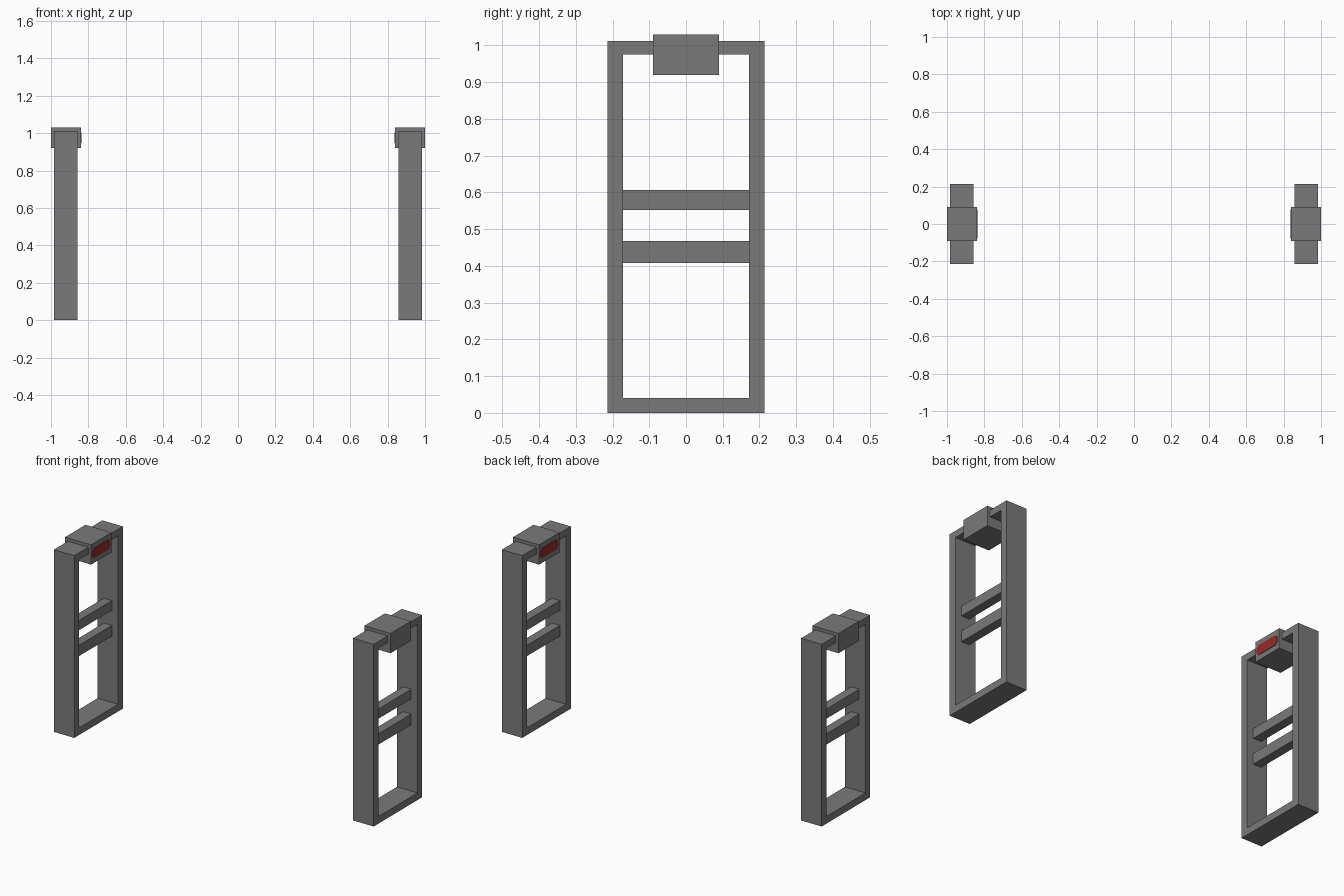
import bpy, bmesh

if "Cube" in bpy.data.objects:
    bpy.data.objects.remove(bpy.data.objects["Cube"])


def material(name, rgb):
    m = bpy.data.materials.new(name)
    m.diffuse_color = (*rgb, 1)
    m.use_nodes = True
    m.node_tree.nodes["Principled BSDF"].inputs["Base Color"].default_value = m.diffuse_color
    return m


grey = material("dark grey", (0.195, 0.195, 0.195))
red = material("red lens", (0.30, 0.025, 0.025))


def finish(name, bm, mat):
    bmesh.ops.recalc_face_normals(bm, faces=bm.faces)
    me = bpy.data.meshes.new(name)
    bm.to_mesh(me)
    bm.free()
    me.materials.append(mat)
    ob = bpy.data.objects.new(name, me)
    bpy.context.collection.objects.link(ob)


def box(name, x, y, z, mat):
    bm = bmesh.new()
    bmesh.ops.create_cube(bm, size=1)
    for v in bm.verts:
        v.co = [lo + (c + 0.5) * (hi - lo) for c, (lo, hi) in zip(v.co, (x, y, z))]
    finish(name, bm, mat)


def frame(name, x0, x1, outer, inner):
    # rectangular ring in the y-z plane, with depth along x
    def ring(x, r):
        y, z0, z1 = r
        return [bm.verts.new((x, *p)) for p in ((-y, z0), (y, z0), (y, z1), (-y, z1))]
    bm = bmesh.new()
    loops = [ring(x0, outer), ring(x1, outer), ring(x1, inner), ring(x0, inner)]
    for k in range(4):
        a, b = loops[k], loops[(k + 1) % 4]
        for i in range(4):
            j = (i + 1) % 4
            bm.faces.new((a[i], a[j], b[j], b[i]))
    finish(name, bm, grey)


def lens(name, x0, x1, z):
    # elongated octagonal plate
    pts = [(-.078, -.013), (-.062, -.027), (.062, -.027), (.078, -.013),
           (.078, .013), (.062, .027), (-.062, .027), (-.078, .013)]
    bm = bmesh.new()
    f = bm.faces.new([bm.verts.new((x0, y, z + h)) for y, h in pts])
    r = bmesh.ops.extrude_face_region(bm, geom=[f])
    for v in r["geom"]:
        if isinstance(v, bmesh.types.BMVert):
            v.co.x = x1
    finish(name, bm, red)


for side, s in (("left", -1), ("right", 1)):
    c = 0.92 * s
    # upright gate frame
    frame(side + "_frame", c - 0.063, c + 0.063, (0.213, 0, 1.012), (0.171, 0.04, 0.975))
    # two rungs
    for n, z in (("upper", (0.552, 0.606)), ("lower", (0.408, 0.468))):
        box(f"{side}_{n}_rung", (c - 0.025, c + 0.025), (-0.171, 0.171), z, grey)
    # sensor head with lens on the inward face
    box(side + "_sensor_head", (c - 0.08, c + 0.08), (-0.09, 0.09), (0.92, 1.03), grey)
    lens(side + "_lens", c - s * 0.079, c - s * 0.083, 0.975)
